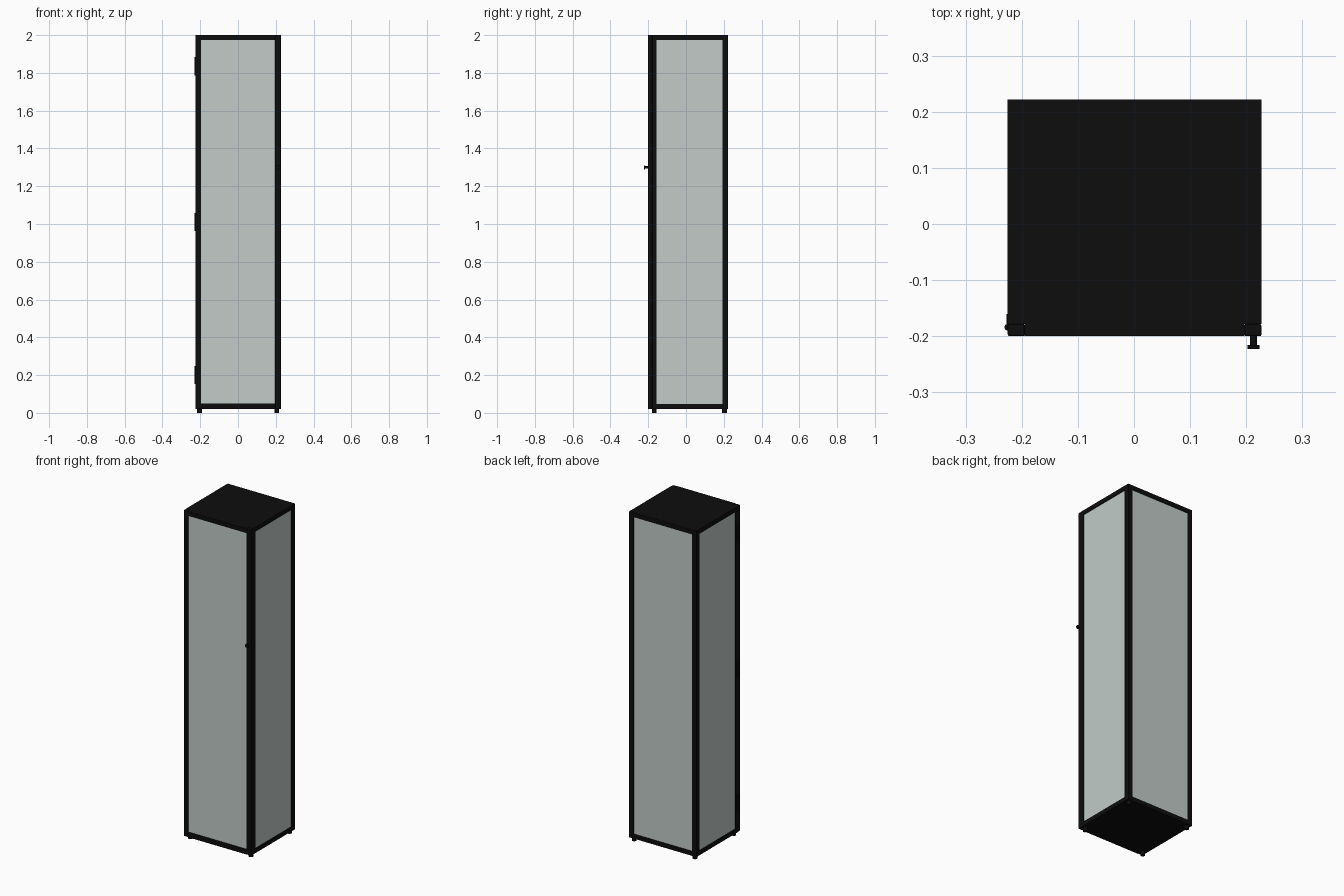
import bpy
from mathutils import Vector

if "Cube" in bpy.data.objects:
    bpy.data.objects.remove(bpy.data.objects["Cube"])


def material(name, colour):
    m = bpy.data.materials.new(name)
    m.use_nodes = True
    m.diffuse_color = (*colour, 1)
    m.node_tree.nodes["Principled BSDF"].inputs["Base Color"].default_value = (*colour, 1)
    return m


BLACK = material("black metal", (0.004, 0.004, 0.004))
GLASS = material("pale glass", (0.54, 0.60, 0.58))


def box(name, low, high, mat=BLACK, bevel=0):
    low, high = Vector(low), Vector(high)
    bpy.ops.mesh.primitive_cube_add(size=1, location=(low + high) / 2)
    ob = bpy.context.object
    ob.name = name
    ob.scale = high - low
    bpy.ops.object.transform_apply(location=False, rotation=False)
    ob.data.materials.append(mat)
    if bevel:
        mod = ob.modifiers.new("soft edges", "BEVEL")
        mod.width = bevel
        mod.segments = 2
    return ob


def rod(name, radius, start, end):
    start, end = Vector(start), Vector(end)
    axis = end - start
    bpy.ops.mesh.primitive_cylinder_add(
        vertices=24, radius=radius, depth=axis.length, location=(start + end) / 2,
        rotation=axis.to_track_quat("Z", "Y").to_euler())
    ob = bpy.context.object
    ob.name = name
    ob.data.materials.append(BLACK)
    bpy.ops.object.shade_smooth_by_angle()
    return ob


# Main extents: cabinet body, with the door in front of it
X0, X1 = -0.225, 0.227
FRONT, BODY, BACK = -0.2, -0.178, 0.222
BASE, TOP = 0.02, 2.0
SILL, HEAD = 0.047, 1.973
POST = 0.03

# Solid top and floor panels
box("top_panel", (X0, BODY, HEAD), (X1, BACK, TOP))
box("floor_panel", (X0, BODY, BASE), (X1, BACK, SILL))

# Corner posts, side panes and feet on both sides
for side, outer, inner in (("right", X0, X0 + POST), ("left", X1, X1 - POST)):
    x = sorted((outer, inner))
    box(side + "_front_post", (x[0], BODY, SILL), (x[1], -0.156, HEAD))
    box(side + "_back_post", (x[0], BACK - POST, SILL), (x[1], BACK, HEAD))
    inward = 1 if outer < 0 else -1
    pane = sorted((outer + inward * 0.004, outer + inward * 0.010))
    box(side + "_glass", (pane[0], -0.158, SILL), (pane[1], BACK - POST + 0.002, HEAD), GLASS)
    for end, y in (("front", -0.168), ("back", 0.203)):
        foot_x = outer + inward * 0.022
        rod(f"{side}_{end}_foot", 0.013, (foot_x, y, 0), (foot_x, y, BASE + 0.005))

# Back pane
box("back_glass", (X0 + POST, BACK - 0.010, SILL), (X1 - POST, BACK - 0.004, HEAD), GLASS)

# Framed glass door
box("door_right_stile", (X0, FRONT, BASE), (X0 + POST, BODY, TOP), bevel=0.003)
box("door_left_stile", (X1 - POST, FRONT, BASE), (X1, BODY, TOP), bevel=0.003)
box("door_top_rail", (X0 + POST, FRONT, HEAD), (X1 - POST, BODY, TOP))
box("door_bottom_rail", (X0 + POST, FRONT, BASE), (X1 - POST, BODY, 0.051))
box("door_glass", (X0 + POST, FRONT + 0.004, SILL), (X1 - POST, FRONT + 0.010, HEAD), GLASS)

# Hinges: a pin at the corner with a thin leaf on the side
for name, z in (("lower", 0.2), ("middle", 1.01), ("upper", 1.835)):
    rod(name + "_hinge_pin", 0.006, (-0.225, -0.184, z - 0.048), (-0.225, -0.184, z + 0.048))
    box(name + "_hinge_leaf", (X0 - 0.002, -0.184, z - 0.045), (X0, -0.160, z + 0.045))

# Door knob
rod("knob_stem", 0.006, (0.213, FRONT + 0.002, 1.3), (0.213, -0.217, 1.3))
rod("knob_head", 0.011, (0.213, -0.216, 1.3), (0.213, -0.223, 1.3))
